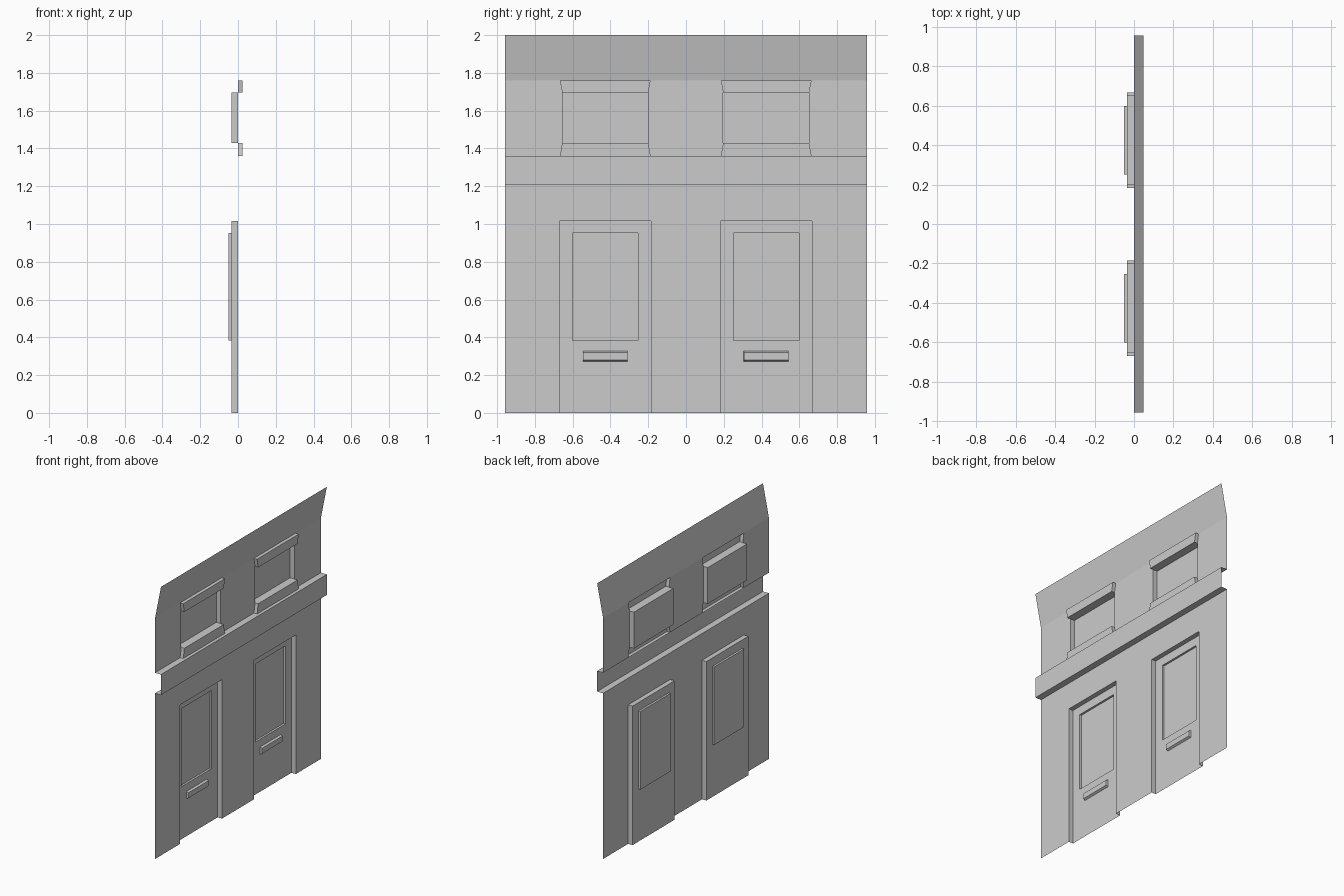
import bpy, bmesh

if "Cube" in bpy.data.objects:
    bpy.data.objects.remove(bpy.data.objects["Cube"])

HALF = 0.957                  # half width of the facade
CENTRES = (-0.4275, 0.4245)   # bay centres along y
DOOR_W, DOOR_H = 0.2425, 1.015
WIDE, NARROW = 0.24, 0.2275   # half widths of window trim and opening
Z0, Z1, Z2, Z3 = 1.36, 1.43, 1.695, 1.76
LEDGE, RECESS = 0.048, -0.035


def make(name, polys):
    """Build one open sheet object, facing +x, from a list of polygons."""
    bm = bmesh.new()
    for p in polys:
        bm.faces.new([bm.verts.new(c) for c in p])
    bmesh.ops.remove_doubles(bm, verts=bm.verts[:], dist=1e-5)
    me = bpy.data.meshes.new(name)
    bm.to_mesh(me)
    bm.free()
    bpy.context.collection.objects.link(bpy.data.objects.new(name, me))


def rect(x, cy, hw, z0, z1, top=None):
    t = hw if top is None else top
    return [(x, cy - hw, z0), (x, cy + hw, z0), (x, cy + t, z1), (x, cy - t, z1)]


def ring(a, b, sides=(0, 1, 2, 3)):
    """Quads bridging two rectangles."""
    return [[a[i], a[(i + 1) % 4], b[(i + 1) % 4], b[i]] for i in sides]


def strip(p, q):
    """Full-width quad between two (x, z) profile points."""
    return [(p[0], -HALF, p[1]), (p[0], HALF, p[1]),
            (q[0], HALF, q[1]), (q[0], -HALF, q[1])]


# Lower wall: one outline notched around the door openings
outline = [(0, -HALF, 0)]
for c in CENTRES:
    outline += [(0, c - DOOR_W, 0), (0, c - DOOR_W, DOOR_H),
                (0, c + DOOR_W, DOOR_H), (0, c + DOOR_W, 0)]
outline += [(0, HALF, 0), (0, HALF, 1.21), (0, -HALF, 1.21)]
make("lower_wall", [outline])

# Projecting cornice band and outward-leaning parapet
profile = [(0, 1.21), (LEDGE, 1.21), (LEDGE, Z0), (0, Z0)]
make("cornice", [strip(p, q) for p, q in zip(profile, profile[1:])])
make("parapet", [strip((0, Z3), (LEDGE, 2.0))])


# Upper wall: piers left between the waisted window outlines
def edge(c, side):
    return [(0, c + side * w, z) for w, z in
            ((WIDE, Z0), (NARROW, Z1), (NARROW, Z2), (WIDE, Z3))]


left_end = [(0, -HALF, Z0), (0, -HALF, Z3)]
right_end = [(0, HALF, Z0), (0, HALF, Z3)]
lefts = [left_end] + [edge(c, 1) for c in CENTRES]
rights = [edge(c, -1) for c in CENTRES] + [right_end]
make("upper_wall", [[l[0]] + r + l[:0:-1] for l, r in zip(lefts, rights)])

for side, c in zip(("left", "right"), CENTRES):
    # Door: recessed leaf with a deeper glazed panel
    opening = rect(0, c, DOOR_W, 0, DOOR_H)
    leaf = rect(RECESS, c, DOOR_W, 0, DOOR_H)
    panel = rect(RECESS, c, 0.173, 0.383, 0.953)
    glass = rect(-0.05, c, 0.173, 0.383, 0.953)
    make(side + "_door", ring(opening, leaf, (1, 2, 3)) + ring(leaf, panel)
         + ring(panel, glass) + [glass])

    # Letter plate standing proud of the leaf
    base = rect(RECESS, c, 0.119, 0.273, 0.327)
    face = rect(RECESS + 0.015, c, 0.117, 0.281, 0.32)
    make(side + "_letter_plate", ring(base, face) + [face])

    # Window recess
    front = rect(0, c, NARROW, Z1, Z2)
    back = rect(RECESS, c, NARROW, Z1, Z2)
    make(side + "_window", ring(front, back) + [back])

    # Flared sill and lintel
    for part, dims in (("sill", (WIDE, Z0, Z1, NARROW)),
                       ("lintel", (NARROW, Z2, Z3, WIDE))):
        a, b = rect(0, c, *dims), rect(0.025, c, *dims)
        make(side + "_window_" + part, ring(a, b) + [b])
